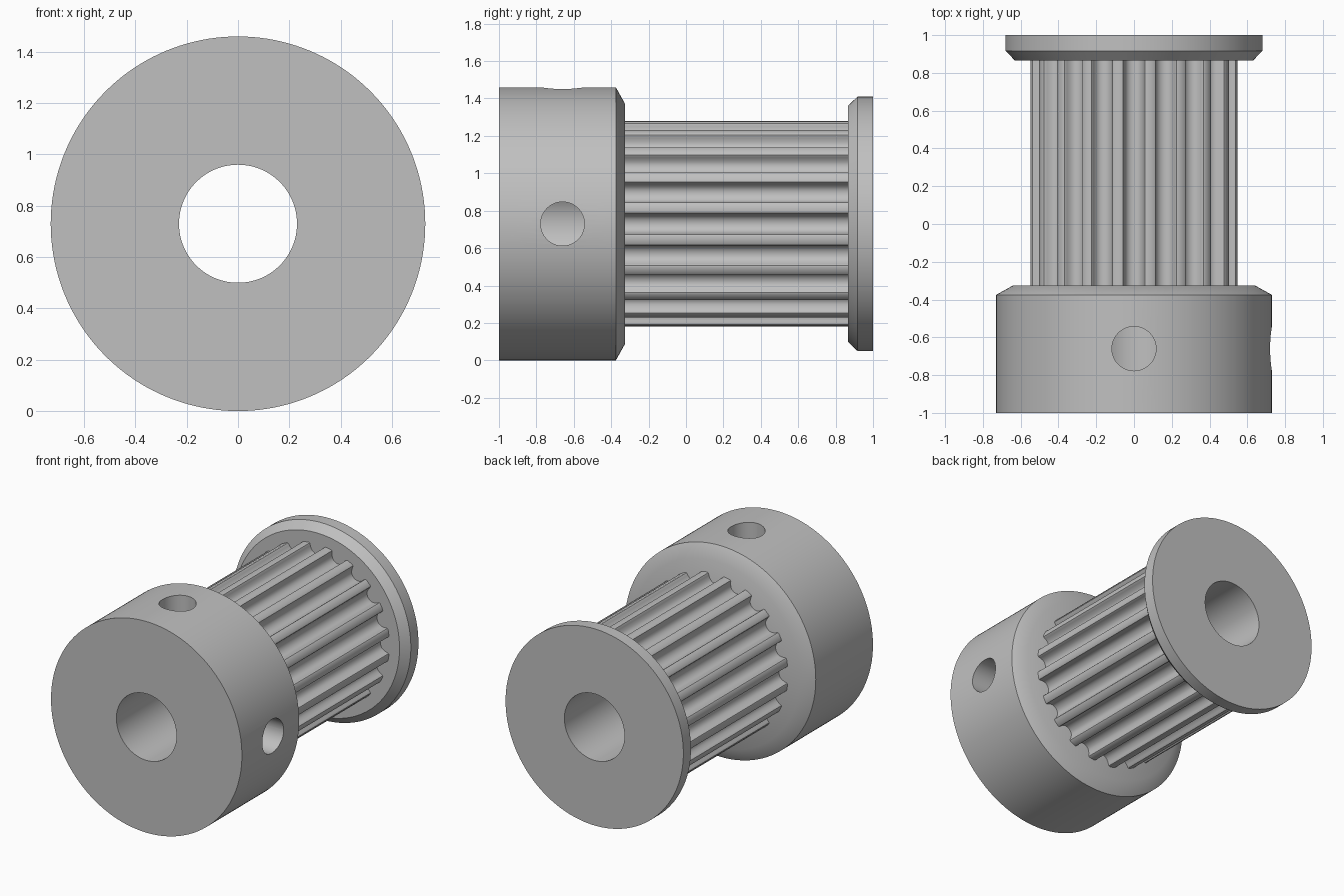
import bpy
import bmesh
from math import pi, sin, cos, radians
from mathutils import Matrix, Vector

if "Cube" in bpy.data.objects:
    bpy.data.objects.remove(bpy.data.objects["Cube"])

AXIS_Z = 0.73
BORE_R = 0.23
TEETH = 20
TIP_R = 0.553
HUB_BACK, FLANGE_FRONT = -0.325, 0.865
SCREW_Y, SCREW_R = -0.66, 0.117
SEGMENTS = 160

steel = bpy.data.materials.new("brushed grey metal")
steel.use_nodes = True
grey = (0.527, 0.527, 0.527, 1)
steel.diffuse_color = grey
steel.node_tree.nodes["Principled BSDF"].inputs["Base Color"].default_value = grey


def finish(name, bm):
    bmesh.ops.recalc_face_normals(bm, faces=bm.faces)
    mesh = bpy.data.meshes.new(name)
    bm.to_mesh(mesh)
    bm.free()
    mesh.materials.append(steel)
    ob = bpy.data.objects.new(name, mesh)
    ob.location.z = AXIS_Z
    bpy.context.collection.objects.link(ob)
    return ob


def smooth(ob):
    bpy.ops.object.select_all(action="DESELECT")
    ob.select_set(True)
    bpy.context.view_layer.objects.active = ob
    bpy.ops.object.shade_smooth_by_angle(angle=radians(30))


def bridge(bm, a, b):
    for i in range(len(a)):
        j = (i + 1) % len(a)
        bm.faces.new((a[i], a[j], b[j], b[i]))


def circle(r):
    return [(r * sin(2 * pi * i / SEGMENTS), r * cos(2 * pi * i / SEGMENTS))
            for i in range(SEGMENTS)]


def ring(bm, outline, y):
    return [bm.verts.new((x, y, z)) for x, z in outline]


def lathe(name, profile):
    """Revolve a closed (y, radius) profile about the long axis."""
    bm = bmesh.new()
    rings = [ring(bm, circle(r), y) for y, r in profile]
    for k, current in enumerate(rings):
        bridge(bm, current, rings[(k + 1) % len(rings)])
    return finish(name, bm)


# Hub with a chamfered back edge
hub = lathe("hub", [(-1, BORE_R), (-1, 0.73), (-0.375, 0.73),
                    (HUB_BACK, 0.64), (HUB_BACK, BORE_R)])

# Set screw holes: one at the top, one at the left, both reaching the bore
for direction in (Vector((0, 0, 1)), Vector((1, 0, 0))):
    bm = bmesh.new()
    turn = direction.to_track_quat("Z", "Y").to_matrix().to_4x4()
    centre = Vector((0, SCREW_Y, 0)) + direction * 0.45
    bmesh.ops.create_cone(bm, cap_ends=True, segments=64, radius1=SCREW_R,
                          radius2=SCREW_R, depth=0.9,
                          matrix=Matrix.Translation(centre) @ turn)
    cutter = finish("screw_hole_cutter", bm)
    cutter.hide_render = True
    cut = hub.modifiers.new("screw hole", "BOOLEAN")
    cut.operation = "DIFFERENCE"
    cut.solver = "EXACT"
    cut.object = cutter
    bpy.context.view_layer.objects.active = hub
    bpy.ops.object.modifier_apply(modifier=cut.name)
    bpy.data.objects.remove(cutter)

# Retaining flange at the back
flange = lathe("retaining_flange", [(FLANGE_FRONT, BORE_R), (FLANGE_FRONT, 0.63),
                                    (0.917, 0.68), (1, 0.68), (1, BORE_R)])

# Toothed barrel: half a groove as (sideways, depth), mirrored and repeated
half = [(0.066, 0), (0.058, 0.004), (0.054, 0.012), (0.052, 0.022),
        (0.049, 0.031), (0.045, 0.04), (0.04, 0.049), (0.032, 0.058),
        (0.022, 0.064), (0.011, 0.068)]
groove = [(-s, d) for s, d in half] + [(0, 0.069)] + [(s, d) for s, d in reversed(half)]
outline = []
for tooth in range(TEETH):
    a = 2 * pi * tooth / TEETH
    for s, d in groove:
        r = (TIP_R ** 2 - s ** 2) ** 0.5 - d
        outline.append((s * cos(a) + r * sin(a), r * cos(a) - s * sin(a)))
    mid = a + pi / TEETH
    outline.append((TIP_R * sin(mid), TIP_R * cos(mid)))

bm = bmesh.new()
for shape in (outline, circle(BORE_R)):
    bridge(bm, ring(bm, shape, HUB_BACK), ring(bm, shape, FLANGE_FRONT))
barrel = finish("toothed_barrel", bm)
# The bore wall faces the axis, the teeth face outwards
bm = bmesh.new()
bm.from_mesh(barrel.data)
for face in bm.faces:
    c = face.calc_center_median()
    outward = face.normal.dot(Vector((c.x, 0, c.z))) > 0
    if outward == (Vector((c.x, c.z)).length < BORE_R + 0.01):
        face.normal_flip()
bm.to_mesh(barrel.data)
bm.free()

for part in (hub, flange, barrel):
    smooth(part)
